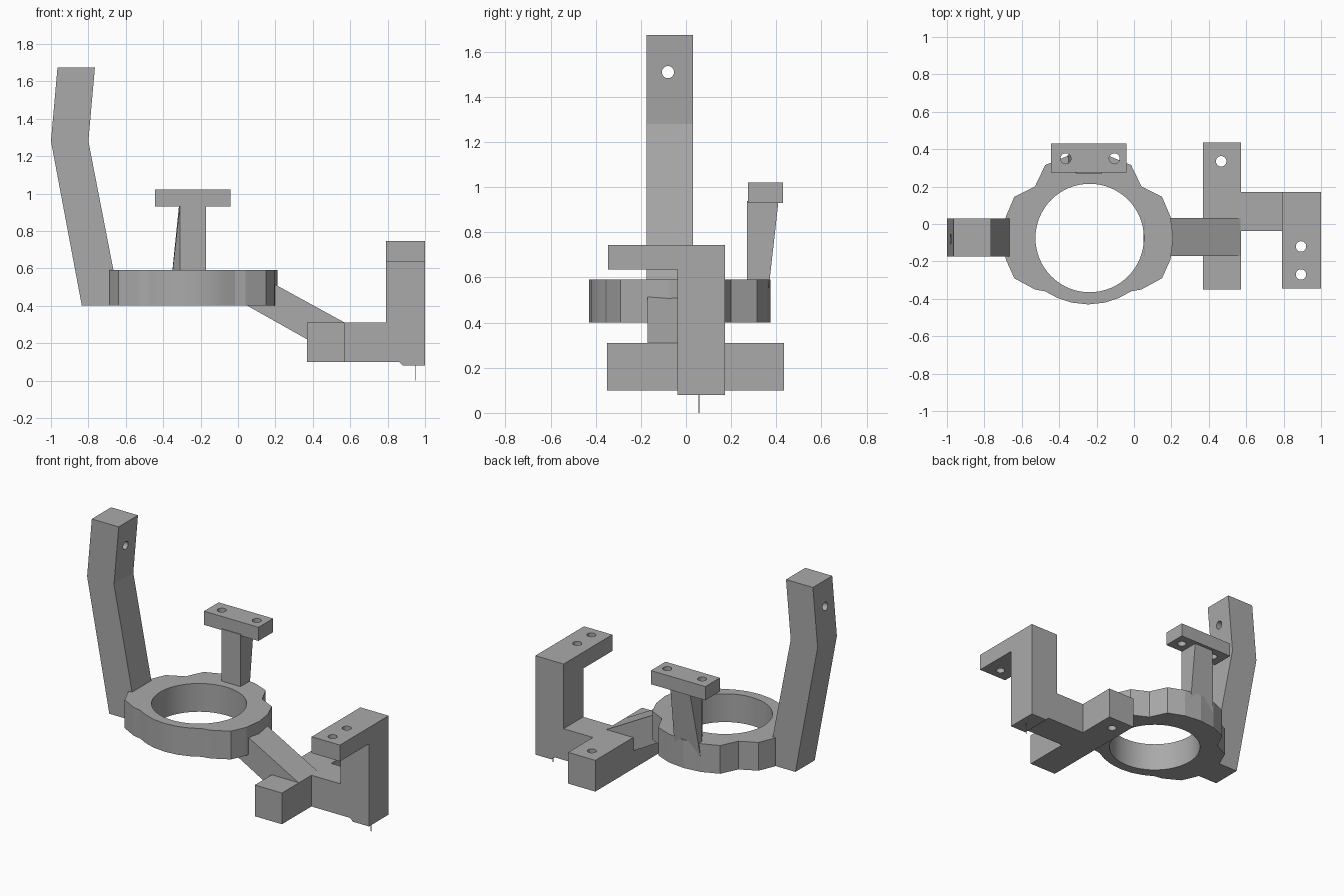
import bpy
import bmesh
from math import radians
from mathutils import Matrix, Vector

if "Cube" in bpy.data.objects:
    bpy.data.objects.remove(bpy.data.objects["Cube"])

grey = bpy.data.materials.new("plain grey")
grey.use_nodes = True
grey.diffuse_color = (0.4, 0.4, 0.4, 1)
grey.node_tree.nodes["Principled BSDF"].inputs["Base Color"].default_value = (0.4, 0.4, 0.4, 1)


def finish(name, bm):
    bmesh.ops.recalc_face_normals(bm, faces=bm.faces)
    mesh = bpy.data.meshes.new(name)
    bm.to_mesh(mesh)
    bm.free()
    mesh.materials.append(grey)
    obj = bpy.data.objects.new(name, mesh)
    bpy.context.collection.objects.link(obj)
    return obj


def prism(name, outline, start, end, axis="Z"):
    """Extrude a flat outline along Z (outline in xy) or Y (outline in xz)."""
    bm = bmesh.new()
    place = (lambda a, b: (a, b, start)) if axis == "Z" else (lambda a, b: (a, start, b))
    face = bm.faces.new([bm.verts.new(place(a, b)) for a, b in outline])
    moved = bmesh.ops.extrude_face_region(bm, geom=[face])["geom"]
    step = Vector((0, 0, end - start)) if axis == "Z" else Vector((0, end - start, 0))
    bmesh.ops.translate(bm, vec=step, verts=[v for v in moved if isinstance(v, bmesh.types.BMVert)])
    return finish(name, bm)


def box(name, x0, x1, y0, y1, z0, z1):
    return prism(name, [(x0, y0), (x1, y0), (x1, y1), (x0, y1)], z0, z1)


def drill(obj, centre, radius, axis="Z", sides=32):
    """Cut a round through hole and drop the cutter."""
    bm = bmesh.new()
    turn = Matrix.Rotation(radians(90), 4, "Y") if axis == "X" else Matrix()
    bmesh.ops.create_cone(bm, cap_ends=True, segments=sides, radius1=radius, radius2=radius,
                          depth=1, matrix=Matrix.Translation(centre) @ turn)
    cutter = finish("hole_cutter", bm)
    cutter.hide_render = True
    mod = obj.modifiers.new("hole", "BOOLEAN")
    mod.operation = "DIFFERENCE"
    mod.solver = "EXACT"
    mod.object = cutter
    graph = bpy.context.evaluated_depsgraph_get()
    mesh = bpy.data.meshes.new_from_object(obj.evaluated_get(graph))
    obj.modifiers.clear()
    obj.data = mesh
    bpy.data.objects.remove(cutter)


def smooth(obj, angle):
    bpy.ops.object.select_all(action="DESELECT")
    obj.select_set(True)
    bpy.context.view_layer.objects.active = obj
    bpy.ops.object.shade_smooth_by_angle(angle=radians(angle))


# Lobed ring: half outline mirrored across its centre line
mid_x, mid_y = -0.245, -0.075
half = [(0, -0.43), (0.09, -0.42), (0.165, -0.395), (0.23, -0.36), (0.285, -0.35),
        (0.395, -0.29), (0.44, -0.19), (0.455, mid_y), (0.44, 0.04), (0.395, 0.145),
        (0.285, 0.2), (0.23, 0.315), (0.12, 0.36), (0, 0.375)]
outline = [(mid_x + x, y) for x, y in half]
outline += [(mid_x - x, y) for x, y in reversed(half[1:-1])]
ring = prism("ring", outline, 0.4, 0.59)
drill(ring, (-0.237, mid_y, 0.5), 0.29, sides=64)
smooth(ring, 14)

# Tall bent arm
tall_arm = prism("tall_arm", [(-0.835, 0.4), (-0.64, 0.4), (-0.64, 0.585), (-0.665, 0.585),
                              (-0.8, 1.28), (-0.765, 1.675), (-0.965, 1.675), (-1, 1.28)],
                 -0.175, 0.03, "Y")
drill(tall_arm, (-0.87, -0.08, 1.51), 0.027, "X")

# Rear post with a leaning back, carrying a drilled bar
bm = bmesh.new()
for x, y, z in [(-0.31, 0.27, 0.45), (-0.17, 0.27, 0.45), (-0.17, 0.355, 0.45), (-0.365, 0.355, 0.45),
                (-0.31, 0.27, 0.94), (-0.17, 0.27, 0.94), (-0.17, 0.41, 0.94), (-0.315, 0.41, 0.94)]:
    bm.verts.new((x, y, z))
bmesh.ops.convex_hull(bm, input=bm.verts)
finish("rear_post", bm)
rear_bar = box("rear_bar", -0.445, -0.04, 0.275, 0.43, 0.93, 1.022)
for x in (-0.365, -0.105):
    drill(rear_bar, (x, 0.35, 0.97), 0.028)

# Sloping strut down to the low bracket
prism("sloping_strut", [(0.055, 0.592), (0.57, 0.31), (0.57, 0.12), (0.37, 0.22), (0.05, 0.4)],
      -0.17, 0.032, "Y")
cross_bar = box("cross_bar", 0.37, 0.572, -0.35, 0.435, 0.1, 0.31)
drill(cross_bar, (0.466, 0.335, 0.2), 0.028)
box("connector", 0.57, 0.8, -0.037, 0.172, 0.1, 0.31)

# Upright column with overhanging top bar
prism("column", [(0.79, 0.1), (0.86, 0.1), (0.88, 0.08), (1, 0.08), (1, 0.745), (0.79, 0.745)],
      -0.037, 0.172, "Y")
top_bar = box("top_bar", 0.79, 1, -0.345, -0.037, 0.635, 0.745)
for y in (-0.12, -0.27):
    drill(top_bar, (0.893, y, 0.69), 0.028)

# Thin pin under the column
box("pin", 0.949, 0.953, 0.055, 0.059, 0, 0.09)
